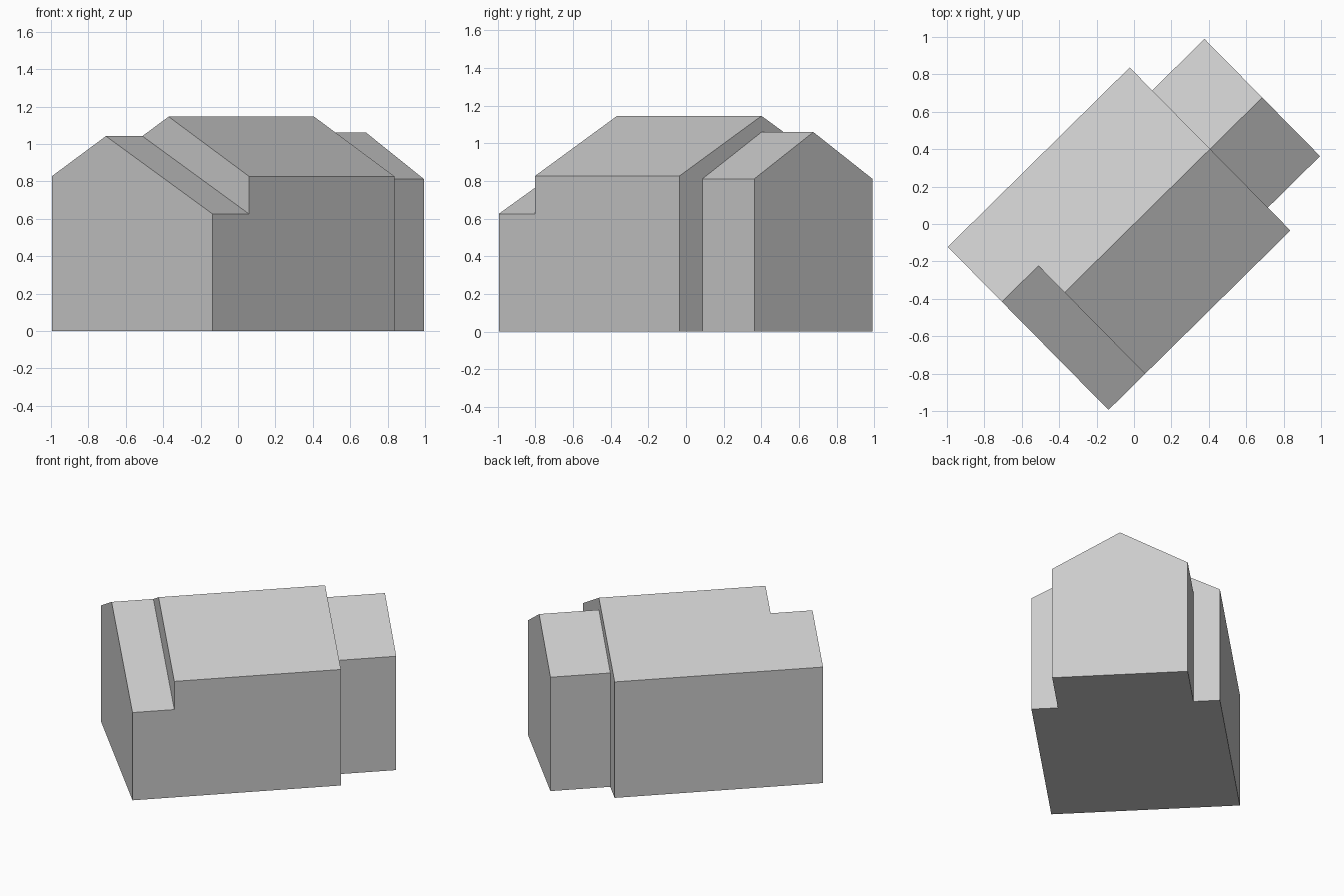
import bpy, bmesh, math
from mathutils import Matrix

cube = bpy.data.objects.get("Cube")
if cube:
    bpy.data.objects.remove(cube, do_unlink=True)

GREY = (0.6, 0.6, 0.6, 1)
mat = bpy.data.materials.new("light grey")
mat.use_nodes = True
mat.diffuse_color = GREY
mat.node_tree.nodes["Principled BSDF"].inputs["Base Color"].default_value = GREY

# The building runs diagonally: local x follows the ridge, local y crosses it
TURN = Matrix.Rotation(math.radians(44.6), 4, 'Z')


def prism(name, profile, start, end):
    """Extrude a (side, height) profile along the ridge direction."""
    bm = bmesh.new()
    face = bm.faces.new([bm.verts.new((start, -s, z)) for s, z in profile])
    ext = bmesh.ops.extrude_face_region(bm, geom=[face])
    verts = [v for v in ext["geom"] if isinstance(v, bmesh.types.BMVert)]
    bmesh.ops.translate(bm, verts=verts, vec=(end - start, 0, 0))
    bmesh.ops.recalc_face_normals(bm, faces=bm.faces)
    bm.transform(TURN)
    mesh = bpy.data.meshes.new(name)
    bm.to_mesh(mesh)
    bm.free()
    mesh.materials.append(mat)
    obj = bpy.data.objects.new(name, mesh)
    bpy.context.collection.objects.link(obj)
    return obj


def gable(half, eave, ridge):
    return [(-half, 0), (half, 0), (half, eave), (0, ridge), (-half, eave)]


def combine(target, other, operation):
    mod = target.modifiers.new(operation.title(), 'BOOLEAN')
    mod.object, mod.operation, mod.solver = other, operation, 'EXACT'
    bpy.context.view_layer.objects.active = target
    bpy.ops.object.modifier_apply(modifier=mod.name)
    bpy.data.objects.remove(other, do_unlink=True)


# Main hall with a gable roof
hall = prism("house_body", gable(0.612, 0.827, 1.146), -0.795, 0.571)

# Lowered, off-centre roof strip at the near end
slope = (1.042 - 0.626) / 0.812
cut_profile = [(s, 1.042 - slope * (s + 0.2)) for s in (-0.4, 0.8)]
cutter = prism("roof_step_cutter", cut_profile + [(0.8, 1.5), (-0.4, 1.5)], -1, -0.521)
cutter.hide_render = True
combine(hall, cutter, 'DIFFERENCE')

# Narrower annex at the far end
annex = prism("annex", gable(0.44, 0.812, 1.06), 0.4, 0.963)
combine(hall, annex, 'UNION')
